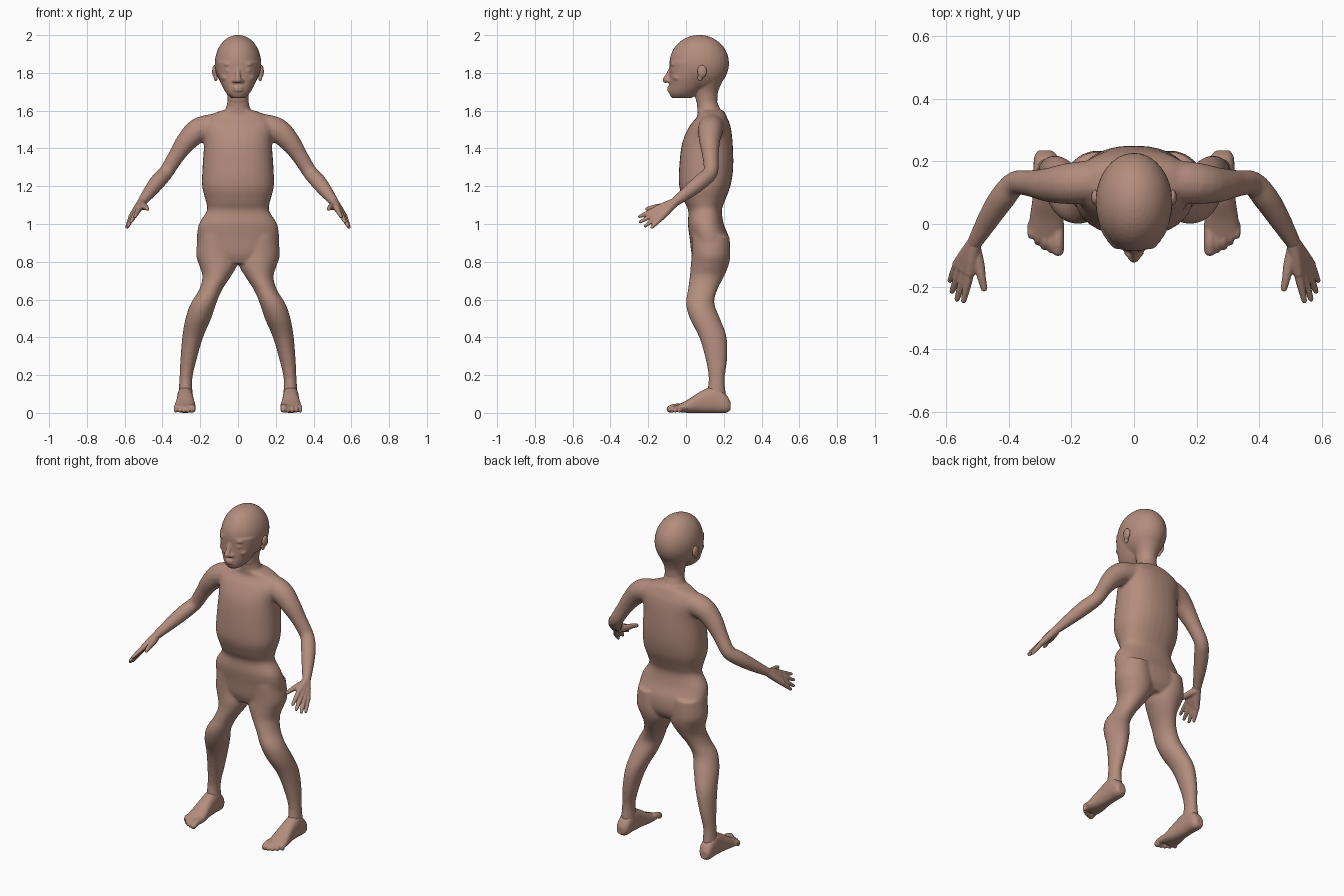
import bpy, bmesh, math
from mathutils import Vector, Matrix

cube = bpy.data.objects.get("Cube")
if cube:
    bpy.data.objects.remove(cube)

clay = bpy.data.materials.new("warm_brown")
clay.use_nodes = True
colour = (0.45, 0.265, 0.205, 1)
clay.diffuse_color = colour
bsdf = next(n for n in clay.node_tree.nodes if n.type == "BSDF_PRINCIPLED")
bsdf.inputs["Base Color"].default_value = colour
bsdf.inputs["Roughness"].default_value = 0.7


def smooth_rows(rows, steps=4):
    """Catmull-Rom interpolation between rows of section values."""
    rows = [Vector(r) for r in rows]
    out = []
    for i in range(len(rows) - 1):
        a, b, c, d = rows[max(i - 1, 0)], rows[i], rows[i + 1], rows[min(i + 2, len(rows) - 1)]
        for k in range(steps):
            t = k / steps
            out.append(b + (c - a) * (t / 2) + (a * 2 - b * 5 + c * 4 - d) * (t * t / 2)
                       + (b * 3 - a - c * 3 + d) * (t ** 3 / 2))
    return out + [rows[-1]]


def skin_rings(bm, rings):
    rings = [[bm.verts.new(p) for p in ring] for ring in rings]
    n = len(rings[0])
    for lo, hi in zip(rings, rings[1:]):
        for i in range(n):
            j = (i + 1) % n
            bm.faces.new((lo[i], lo[j], hi[j], hi[i]))
    bm.faces.new(rings[0])
    bm.faces.new(rings[-1])


def oval(power, n=32):
    for i in range(n):
        c, s = math.cos(math.tau * i / n), math.sin(math.tau * i / n)
        yield (math.copysign(abs(c) ** (2 / power), c), math.copysign(abs(s) ** (2 / power), s))


def stack(bm, rows, place, side=1, power=2.0):
    """Oval sections: position along axis, then extents in both cross directions."""
    rings = []
    for h, a0, a1, b0, b1 in smooth_rows(rows):
        rings.append([])
        for u, v in oval(power):
            p = place(h, (a0 + a1) / 2 + u * (a1 - a0) / 2, (b0 + b1) / 2 + v * (b1 - b0) / 2)
            rings[-1].append((p[0] * side, p[1], p[2]))
    skin_rings(bm, rings)


def upright(h, a, b):
    return (a, b, h)


def lengthwise(h, a, b):
    return (a, h, b)


def tube(bm, rows, side=1):
    """Round tube through points with radii, with rounded ends."""
    pts = smooth_rows(rows)
    rings = []
    for i, p in enumerate(pts):
        along = (pts[min(i + 1, len(pts) - 1)] - pts[max(i - 1, 0)]).to_3d()
        turn = along.to_track_quat("Z", "Y")
        rings.append([])
        for u, v in oval(2, 16):
            q = p.to_3d() + turn @ Vector((u, v, 0)) * p[3]
            rings[-1].append((q.x * side, q.y, q.z))
    skin_rings(bm, rings)
    for p in (pts[0], pts[-1]):
        ball(bm, (p[0] * side, p[1], p[2]), (p[3],) * 3)


def ball(bm, centre, size):
    bmesh.ops.create_uvsphere(bm, u_segments=32, v_segments=20, radius=1,
                              matrix=Matrix.Translation(centre) @ Matrix.Diagonal((*size, 1)))


def finish(bm, name, voxel, passes):
    """Fuse overlapping shapes into one soft skin."""
    bmesh.ops.recalc_face_normals(bm, faces=bm.faces[:])
    mesh = bpy.data.meshes.new(name)
    bm.to_mesh(mesh)
    bm.free()
    mesh.materials.append(clay)
    obj = bpy.data.objects.new(name, mesh)
    bpy.context.collection.objects.link(obj)
    fuse = obj.modifiers.new("fuse", "REMESH")
    fuse.mode = "VOXEL"
    fuse.voxel_size = voxel
    fuse.use_smooth_shade = True
    soften = obj.modifiers.new("soften", "SMOOTH")
    soften.factor = 0.5
    soften.iterations = passes


def centred(rows):
    return [(z, -w, w, front, back) for z, w, front, back in rows]


# Torso, neck and pelvis
body = bmesh.new()
stack(body, centred([
    (1.6, .09, .06, .2), (1.57, .16, .06, .215), (1.52, .19, .02, .235),
    (1.43, .18, -.02, .247), (1.3, .188, -.036, .25), (1.2, .19, -.036, .235),
    (1.12, .17, -.01, .205), (1.07, .165, .012, .19), (1, .207, .01, .2),
    (.92, .217, .02, .23), (.84, .2, .03, .23), (.79, .12, .05, .2)]), upright, power=2.3)
stack(body, centred([
    (1.55, .1, .06, .2), (1.6, .07, .06, .185), (1.65, .056, .055, .165),
    (1.7, .06, .045, .17), (1.77, .08, .03, .19)]), upright)

# Arms and legs
for side in (-1, 1):
    tube(body, [(.08, .14, 1.52, .07), (.2, .13, 1.5, .067), (.27, .125, 1.44, .056),
                (.33, .13, 1.355, .043), (.38, .13, 1.275, .04), (.42, .085, 1.23, .042),
                (.46, .025, 1.18, .037), (.51, -.06, 1.115, .025)], side)
    stack(body, [
        (.94, .03, .21, .03, .23), (.84, .005, .222, .03, .235), (.78, .005, .205, .025, .225),
        (.72, .04, .188, .02, .2), (.65, .085, .207, .01, .165), (.58, .115, .25, 0, .15),
        (.5, .142, .278, .02, .18), (.4, .185, .295, .07, .215), (.28, .22, .305, .105, .217),
        (.18, .242, .31, .12, .205), (.1, .24, .315, .11, .21), (.04, .24, .315, .11, .21)],
        upright, side)
finish(body, "body", .008, 7)

# Head with jaw and face
head = bmesh.new()
ball(head, (0, .07, 1.85), (.123, .158, .151))
stack(head, centred([
    (1.667, .035, -.075, .03), (1.69, .06, -.088, .06), (1.73, .084, -.088, .1),
    (1.79, .107, -.087, .14), (1.86, .116, -.087, .16)]), upright, power=2.2)
stack(head, centred([
    (1.64, .055, .055, .166), (1.7, .06, .045, .17), (1.77, .09, .03, .2)]), upright)
tube(head, [(0, -.08, 1.825, .01), (0, -.095, 1.79, .012), (0, -.108, 1.763, .017)])
for z in (1.708, 1.722):
    ball(head, (0, -.086, z), (.028, .015, .008))
for side in (-1, 1):
    ball(head, (side * .018, -.092, 1.758), (.013, .016, .011))
    ball(head, (side * .046, -.066, 1.812), (.024, .014, .012))
    ball(head, (side * .046, -.064, 1.845), (.032, .018, .01))
    ball(head, (side * .06, -.04, 1.775), (.03, .03, .02))
finish(head, "head", .006, 4)

for side, label in ((-1, "right"), (1, "left")):
    # Ear: rim with a lobe
    ear = bmesh.new()
    ball(ear, (side * .124, .085, 1.808), (.013, .026, .034))
    ball(ear, (side * .118, .074, 1.775), (.01, .014, .02))
    finish(ear, label + "_ear", .004, 3)

    # Hand: four fingers fanned from the wrist, plus thumb
    hand = bmesh.new()
    wrist = Vector((.51, -.06, 1.115))
    tips = [(.545, -.245, 1.04), (.566, -.24, 1.012), (.582, -.215, .99), (.588, -.18, .983)]
    for i, tip in enumerate(tips):
        tip = Vector(tip)
        knuckle = Vector((.525, -.155, 1.08)).lerp(Vector((.565, -.13, 1.035)), i / 3)
        tube(hand, [(*wrist, .023), (*wrist.lerp(knuckle, .5), .021), (*knuckle, .017)], side)
        tube(hand, [(*knuckle, .015), (*knuckle.lerp(tip, .5), .013), (*tip, .009)], side)
    tube(hand, [(.512, -.075, 1.1, .022), (.496, -.13, 1.092, .018),
                (.488, -.17, 1.088, .014), (.48, -.205, 1.08, .011)], side)
    finish(hand, label + "_hand", .004, 3)

    # Foot: heel to ball, then five toes
    foot = bmesh.new()
    stack(foot, [
        (.235, .262, .308, .015, .06), (.21, .242, .32, 0, .1), (.15, .238, .322, 0, .14),
        (.08, .234, .325, 0, .115), (.01, .225, .335, 0, .07), (-.045, .226, .338, .005, .042)],
        lengthwise, side, 2.4)
    for i in range(5):
        x = .243 + .0215 * i
        r = .019 if i == 0 else .0135 - .0005 * i
        reach = -.084 + .003 * i * i
        tube(foot, [(x, 0, .03, r), (x, reach / 2 - .015, .03, r), (x, reach, r + .001, r)], side)
    finish(foot, label + "_foot", .005, 3)
